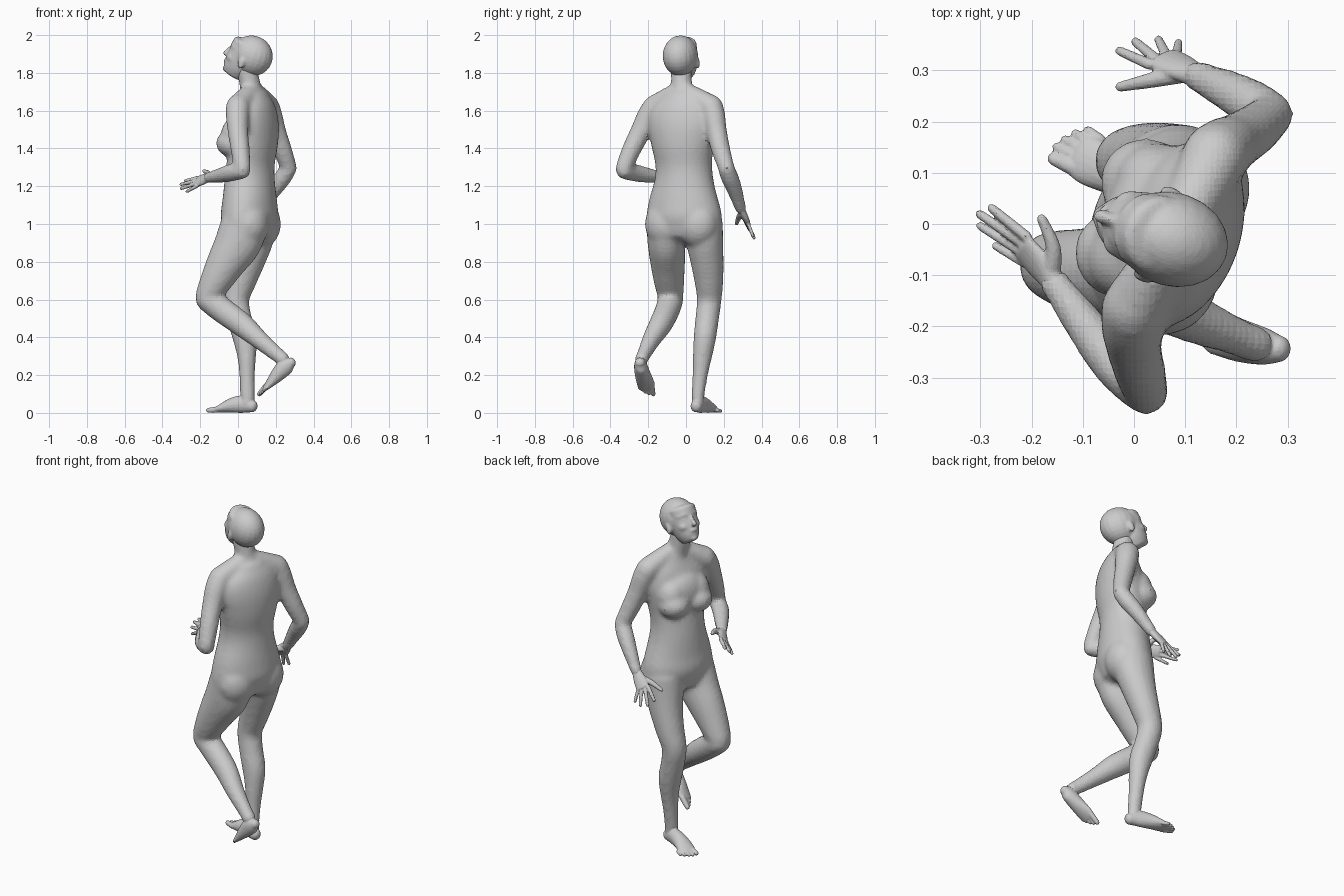
import bpy, bmesh
from math import sin, cos, pi, radians
from mathutils import Vector, Matrix

bm = bmesh.new()
grow = 0.00018   # compensates the shrinking of the relax step on thin limbs
V = Vector


def catmull(a, b, c, d, t):
    return [0.5 * (2 * q + (r - p) * t + (2 * p - 5 * q + 4 * r - s) * t * t
                   + (3 * q - p - 3 * r + s) * t ** 3) for p, q, r, s in zip(a, b, c, d)]


def tube(pts, side, cap=1.0, sides=18, steps=4):
    """Closed loft through (x, y, z, radius along side, other radius)."""
    pts = [list(p) + [p[3]] if len(p) == 4 else list(p) for p in pts]
    ext = [pts[0]] + pts + [pts[-1]]
    path = [catmull(*ext[i:i + 4], k / steps) for i in range(len(pts) - 1) for k in range(steps)]
    path.append(pts[-1])
    rings, n = [], len(path)

    def ring(c, t, r1, r2):
        a = (V(side) - t * t.dot(V(side))).normalized()
        b = t.cross(a)
        rings.append([bm.verts.new(c + a * r1 * cos(2 * pi * j / sides) + b * r2 * sin(2 * pi * j / sides))
                      for j in range(sides)])

    for i, p in enumerate(path):
        t = (V(path[min(i + 1, n - 1)][:3]) - V(path[max(i - 1, 0)][:3])).normalized()
        c, r1, r2 = V(p[:3]), p[3] + grow / p[3], p[4] + grow / p[4]
        angles = [0]
        if i == 0:
            angles = [-1.35, -1.0, -0.5, 0]
        elif i == n - 1:
            angles = [0, 0.5, 1.0, 1.35]
        for g in angles:
            ring(c + t * min(r1, r2) * cap * sin(g), t, r1 * cos(g), r2 * cos(g))
    for lo, hi in zip(rings, rings[1:]):
        for j in range(sides):
            bm.faces.new((lo[j], lo[(j + 1) % sides], hi[(j + 1) % sides], hi[j]))
    bm.faces.new(rings[0][::-1])
    bm.faces.new(rings[-1])


def blob(center, radii, axes):
    m = Matrix([a * r for a, r in zip(axes, radii)]).transposed().to_4x4()
    bmesh.ops.create_uvsphere(bm, u_segments=20, v_segments=14, radius=1,
                              matrix=Matrix.Translation(V(center)) @ m)


def frame(yaw, pitch=0):
    """Forward, left and up directions; the figure faces -x."""
    y, p = radians(yaw), radians(pitch)
    return (V((-cos(y) * cos(p), sin(y) * cos(p), sin(p))), V((-sin(y), -cos(y), 0)),
            V((cos(y) * sin(p), -sin(y) * sin(p), cos(p))))


def digits(base0, base1, tips, radii):
    for i, (tip, r) in enumerate(zip(tips, radii)):
        b = V(base0).lerp(V(base1), i / (len(tips) - 1))
        tube([(*b, r * 1.1), (*b.lerp(V(tip), 0.5), r), (*tip, r * 0.85)], (0.3, 0.5, 0.8), sides=10, steps=2)


def finish(name, voxel, relax, ratio):
    """Fuse the collected volumes into one skin and start a new part."""
    global bm
    bmesh.ops.recalc_face_normals(bm, faces=bm.faces)
    mesh = bpy.data.meshes.new(name)
    bm.to_mesh(mesh)
    bm.free()
    bm = bmesh.new()
    ob = bpy.data.objects.new(name, mesh)
    bpy.context.collection.objects.link(ob)
    m = ob.modifiers.new("fuse", 'REMESH')
    m.mode, m.voxel_size = 'VOXEL', voxel
    m = ob.modifiers.new("relax", 'SMOOTH')
    m.factor, m.iterations = 0.5, relax
    if ratio < 1:
        ob.modifiers.new("facets", 'DECIMATE').ratio = ratio


# torso
F, L, U = frame(20)
tube([(.062, -.01, .97, .205, .125), (.061, -.01, 1.04, .206, .143), (.062, -.012, 1.12, .19, .137),
      (.062, -.01, 1.23, .159, .128), (.067, -.012, 1.32, .153, .122), (.08, -.018, 1.43, .172, .124),
      (.088, -.02, 1.53, .188, .117), (.092, -.02, 1.61, .172, .097), (.088, -.02, 1.67, .115, .07)],
     L, cap=0.6, sides=28)
blob(V((.07, -.015, 1.475)) + F * .06, (.078, .14, .12), (F, L, U))
for s in (1, -1):
    # breasts and buttocks
    blob(V((.07, -.015, 1.427)) + F * .075 + L * s * .074, (.092, .088, .075), (F, L, U))
    blob(V((.07, -.015, 1.47)) + F * .055 + L * s * .075, (.084, .085, .10), (F, L, U))
    blob(V((.06, -.01, 1.0)) - F * .038 + L * s * .09, (.1, .112, .125), (F, L, U))

# neck and shoulder slopes
tube([(.09, -.02, 1.64, .07), (.07, -.022, 1.71, .054), (.047, -.026, 1.82, .053)], L)
for sh in ((.002, -.157, 1.624), (.156, .127, 1.624)):
    mid = V((.08, -.025, 1.718)).lerp(V(sh), .5)
    tube([(.08, -.025, 1.718, .038), (*mid, .051), (*sh, .06)], (1, 0, 0))

# left arm
tube([(.0, -.162, 1.622, .062), (-.003, -.199, 1.57, .059), (.0, -.24, 1.49, .052),
      (.012, -.29, 1.39, .047), (.024, -.33, 1.295, .04)], (1, 0, 0))
tube([(.022, -.328, 1.283, .041), (-.035, -.275, 1.272, .043), (-.09, -.205, 1.258, .036),
      (-.155, -.115, 1.245, .023)], (0, 0, 1))

# right arm
tube([(.156, .132, 1.622, .062), (.175, .147, 1.57, .059), (.2, .162, 1.49, .052),
      (.236, .185, 1.39, .047), (.269, .213, 1.30, .039)], (0, 1, 0))
tube([(.269, .213, 1.295, .04), (.237, .232, 1.245, .043), (.19, .258, 1.18, .037),
      (.122, .29, 1.08, .023)], (0, 1, 0))

# left leg, bent back
tube([(.035, -.105, 1.0, .104, .125), (.0, -.104, .9, .098, .123), (-.06, -.097, .8, .091, .104),
      (-.116, -.09, .7, .079, .084), (-.16, -.081, .618, .066, .066)], (0, 1, 0), cap=.8)
tube([(-.158, -.081, .602, .066, .065), (-.085, -.098, .545, .063, .066), (.02, -.135, .468, .058, .062),
      (.11, -.182, .39, .046, .047), (.2, -.22, .315, .032, .036), (.24, -.235, .285, .03, .032)], (.3, 1, 0))

# right leg, standing
tube([(.088, .092, 1.0, .102, .118), (.073, .1, .9, .096, .108), (.05, .112, .8, .086, .09),
      (.02, .121, .7, .075, .076), (-.009, .123, .6, .063, .066), (.008, .112, .5, .06, .063),
      (.035, .1, .4, .057, .062), (.046, .087, .3, .048, .047), (.048, .075, .2, .036, .037),
      (.05, .064, .1, .029, .034), (.052, .062, .06, .027, .032)], (0, 1, 0), cap=.8)
finish("body", .012, 10, 1)

# head
grow = 0.0
F, L, U = frame(18, 20)
O = V((.05, -.022, 1.885))


def at(f, l, u):
    return O + F * f + L * l + U * u


blob(at(-.022, 0, .014), (.113, .092, .107), (F, L, U))
tube([(*at(f, 0, u), w, d) for u, f, d, w in (
    (.06, .02, .08, .078), (.03, .025, .08, .077), (.008, .026, .078, .076), (-.03, .03, .079, .073),
    (-.06, .033, .077, .067), (-.088, .04, .071, .058), (-.114, .046, .058, .044))], L, cap=.3, sides=24)
tube([(*at(.095, 0, .028), .011), (*at(.111, 0, -.002), .012), (*at(.12, 0, -.022), .015)], L, sides=10)
blob(at(.101, 0, -.057), (.015, .026, .013), (F, L, U))
blob(at(.088, 0, -.1), (.02, .024, .018), (F, L, U))
for s in (1, -1):
    # brows, eyes, cheeks, ears
    tube([(*at(.096, s * .012, .03), .009), (*at(.088, s * .036, .034), .01),
          (*at(.066, s * .06, .026), .009)], U, sides=10)
    blob(at(.082, s * .033, .01), (.013, .016, .01), (F, L, U))
    blob(at(.06, s * .036, -.03), (.038, .032, .03), (F, L, U))
    blob(at(-.006, s * .086, -.03), (.019, .011, .034), (F, L, U))
finish("head", .006, 7, .5)

# left hand
grow = 0.00001
F, L, U = frame(20)
tube([(-.143, -.131, 1.248, .025, .025), (-.16, -.11, 1.244, .026, .021), (-.185, -.08, 1.235, .036, .018),
      (-.214, -.048, 1.226, .037, .014)], (.05, .55, .48), cap=.7)
digits((-.21, -.025, 1.245), (-.215, -.075, 1.203),
       ((-.278, .031, 1.228), (-.301, .019, 1.21), (-.3, -.004, 1.188), (-.27, -.043, 1.172)),
       (.0095, .0095, .009, .0085))
tube([(-.162, -.09, 1.248, .02), (-.158, -.045, 1.268, .0145), (-.18, .01, 1.28, .009)], U, sides=10)
finish("left_hand", .004, 4, .4)

# right hand
tube([(.138, .282, 1.103, .025, .025), (.119, .291, 1.078, .026, .021), (.088, .307, 1.045, .036, .018),
      (.06, .322, 1.015, .037, .014)], (.8, .3, -.4), cap=.7)
digits((.03, .312, 1.022), (.083, .33, 1.0),
       ((-.028, .338, .967), (.003, .356, .938), (.048, .36, .926), (.087, .354, .938)),
       (.0095, .0095, .009, .0085))
tube([(.095, .295, 1.055, .02), (.03, .28, 1.035, .0145), (-.027, .268, 1.002, .009)], U, sides=10)
finish("right_hand", .004, 4, .4)

# left foot, hanging
tube([(.2, -.222, .315, .034, .036), (.235, -.235, .285, .033, .036)], (.3, 1, 0))
tube([(.284, -.244, .268, .026, .026), (.254, -.24, .248, .035, .045), (.208, -.228, .2, .042, .037),
      (.167, -.213, .155, .046, .022), (.145, -.207, .132, .042, .014)], (.35, -.9, .25), cap=.8)
digits((.152, -.183, .145), (.178, -.244, .16),
       ((.113, -.174, .1), (.119, -.197, .103), (.128, -.216, .111), (.139, -.233, .122), (.153, -.247, .133)),
       (.0145, .0105, .01, .0095, .009))
finish("left_foot", .004, 5, .4)

# right foot, on the ground
tube([(.05, .066, .12, .032, .036), (.05, .062, .05, .032, .037)], (0, 1, 0))
tube([(.078, .053, .034, .03, .032), (.03, .072, .046, .035, .046), (-.03, .096, .04, .042, .04),
      (-.08, .12, .025, .048, .025), (-.107, .134, .017, .044, .016)], (.4, .9, 0), cap=.8)
digits((-.107, .105, .017), (-.065, .164, .014),
       ((-.156, .127, .014), (-.15, .15, .0115), (-.134, .164, .011), (-.114, .176, .0105), (-.09, .183, .01)),
       (.015, .011, .0105, .01, .0095))
finish("right_foot", .004, 5, .4)
